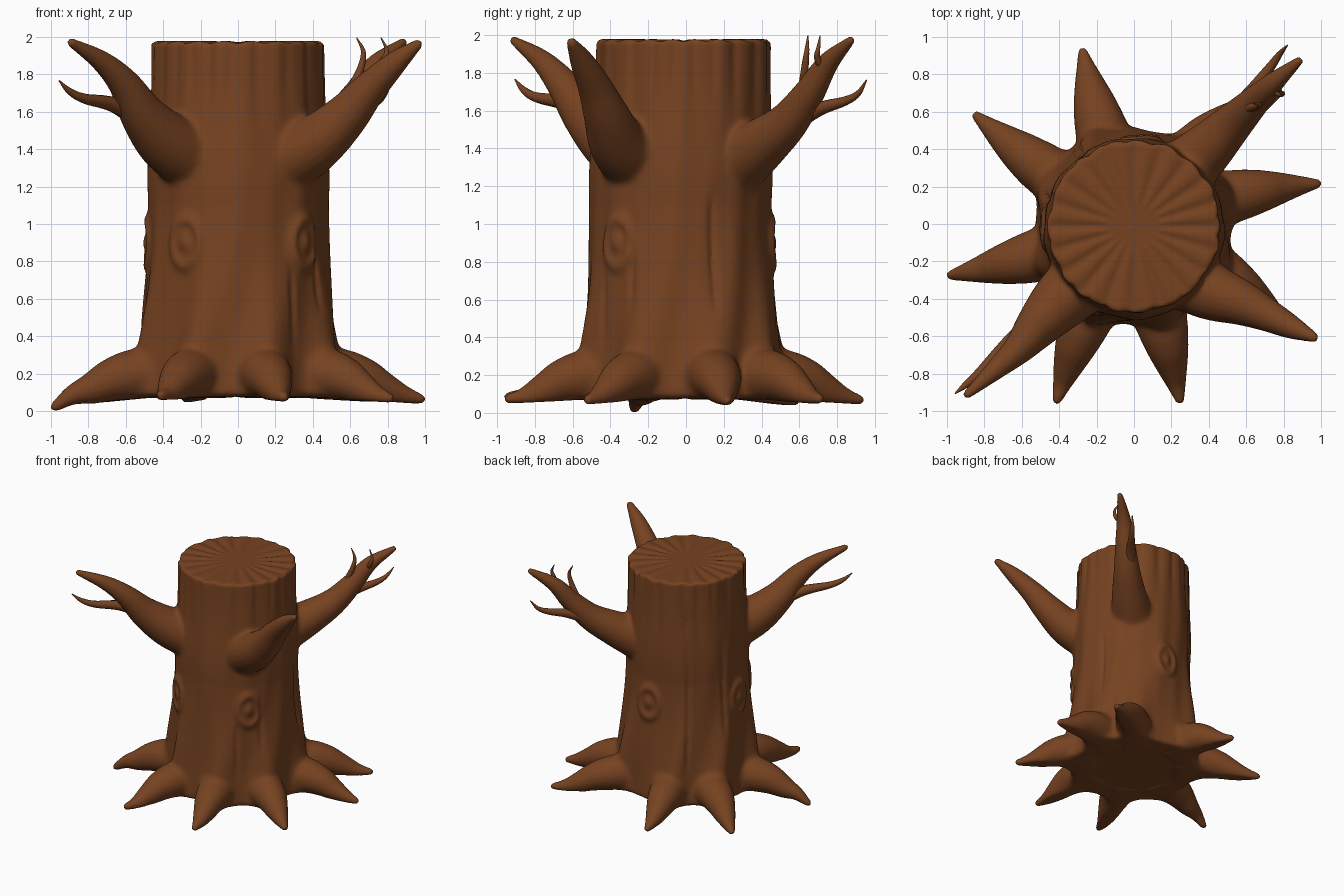
import bpy, bmesh, math
from mathutils import Vector

if "Cube" in bpy.data.objects:
    bpy.data.objects.remove(bpy.data.objects["Cube"])

bark = bpy.data.materials.new("brown bark")
bark.diffuse_color = (0.182, 0.055, 0.015, 1)
bark.use_nodes = True
bark.node_tree.nodes["Principled BSDF"].inputs["Base Color"].default_value = bark.diffuse_color

# root tips (x, y, height of the underside at the tip, angle where it leaves the trunk)
ROOTS = [(1.0, 0.22, 0.04, 17), (0.79, 0.72, 0.05, 52), (-0.28, 0.94, 0.045, 110), (-0.86, 0.59, 0.04, 150),
         (-1.0, -0.28, 0.0, 199), (-0.42, -0.96, 0.06, 242), (0.25, -0.96, 0.05, 286), (0.83, -0.53, 0.045, 331)]
KNOTS = [math.radians(a) for a in (86, 181, 235, 317)]
CRACKS = [(125, 0.3, 1.8), (328, 0.5, 1.05), (305, 0.25, 0.8), (20, 0.5, 1.2), (160, 0.6, 1.5)]


def gauss(x, w):
    return math.exp(-(x / w) ** 2)


def wrap(a):
    return (a + math.pi) % (2 * math.pi) - math.pi


def trunk_radius(a, z):
    r = 0.462 + 0.022 * gauss(z - 1.25, 0.32)
    low = max(0.0, 1 - z / 1.1)
    r += 0.062 * low
    # twisting flares that run down into the roots
    for x, y, _, start in ROOTS:
        r += 0.11 * low ** 1.4 * gauss(wrap(a - math.radians(start) - 0.4 * max(0, z - 0.2)), 0.22)
    # bark waviness, stronger at the cut end
    r += 0.004 * math.sin(9 * a + 2 * z) + 0.003 * math.sin(17 * a - 3 * z)
    r -= 0.010 * max(0, min(1, (z - 1.4) / 0.4)) * abs(math.sin(11 * a + math.sin(3 * a))) ** 6
    # ringed knots
    for k in KNOTS:
        p = math.hypot(wrap(a - k) * 0.48 / 0.10, (z - 0.9) / 0.145)
        r += 0.022 * gauss(p - 0.85, 0.24) + 0.028 * gauss(p, 0.42)
    # long vertical cracks
    for d, lo, hi in CRACKS:
        if lo < z < hi:
            w = min(1, (z - lo) / 0.15, (hi - z) / 0.15)
            r -= 0.022 * w * gauss(wrap(a - math.radians(d)) * 0.5, 0.014)
    return r


def skin(bm, rings, start, end):
    """Join rings of points into a closed tube with a point at each end."""
    rows = [[bm.verts.new(p) for p in ring] for ring in rings]
    n = len(rows[0])
    for lo, hi in zip(rows, rows[1:]):
        for i in range(n):
            j = (i + 1) % n
            bm.faces.new((lo[i], lo[j], hi[j], hi[i]))
    s, e = bm.verts.new(start), bm.verts.new(end)
    for i in range(n):
        j = (i + 1) % n
        bm.faces.new((s, rows[0][j], rows[0][i]))
        bm.faces.new((e, rows[-1][i], rows[-1][j]))


def spline(pts, steps=6):
    """Smooth path through (x, y, z, radius) points."""
    v = [Vector(p) for p in pts]
    v = [2 * v[0] - v[1]] + v + [2 * v[-1] - v[-2]]
    out = []
    for a, b, c, d in zip(v, v[1:], v[2:], v[3:]):
        for i in range(steps):
            t = i / steps
            out.append(0.5 * (2 * b + (c - a) * t + (2 * a - 5 * b + 4 * c - d) * t * t
                              + (3 * b - a - 3 * c + d) * t ** 3))
    return out + [v[-2]]


def limb(bm, pts, sides=20, floor=None):
    path = spline(pts)
    end = path[-1]
    back = (end.xyz - path[-2].xyz).normalized()
    # rounded tip
    for f, s in ((0.5, 0.85), (0.85, 0.5)):
        p = end.xyz + back * end.w * f
        path.append(Vector((p.x, p.y, p.z, end.w * s)))
    rings = []
    for i, p in enumerate(path):
        d = (path[min(i + 1, len(path) - 1)].xyz - path[max(i - 1, 0)].xyz).normalized()
        side = d.cross(Vector((0, 0, 1))).normalized()
        up = side.cross(d)
        ring = []
        for k in range(sides):
            a = 2 * math.pi * k / sides
            q = p.xyz + (side * math.cos(a) + up * math.sin(a)) * p.w
            if floor is not None:
                t = max(0, min(1, (q.xy.length - 0.55) / 0.42))
                q.z = max(q.z, 0.07 + (floor - 0.07) * t)
            ring.append(q)
        rings.append(ring)
    skin(bm, rings, path[0].xyz, end.xyz + back * end.w)


def finish(name, bm):
    bmesh.ops.recalc_face_normals(bm, faces=bm.faces)
    me = bpy.data.meshes.new(name)
    bm.to_mesh(me)
    bm.free()
    me.materials.append(bark)
    ob = bpy.data.objects.new(name, me)
    bpy.context.collection.objects.link(ob)
    for p in me.polygons:
        p.use_smooth = True
    return ob


# trunk with a radially grooved cut top
bm = bmesh.new()
N, M, TOP = 240, 110, 1.968
rings = []
for m in range(M + 1):
    z = 0.075 + (TOP - 0.075) * m / M
    shift = -0.012 - 0.016 * gauss(z - 1.0, 0.5)
    ring = []
    for i in range(N):
        a = 2 * math.pi * i / N
        r = trunk_radius(a, z)
        ring.append((r * math.cos(a), r * math.sin(a) + shift, z))
    rings.append(ring)
for f in (0.96, 0.8, 0.6, 0.4, 0.2, 0.08):
    ring = []
    for i in range(N):
        a = 2 * math.pi * i / N
        r = trunk_radius(a, TOP) * f
        groove = abs(math.sin(10 * a + 0.5 * math.sin(2 * a)))
        ring.append((r * math.cos(a), r * math.sin(a) - 0.012, TOP + 0.003 + 0.016 * (groove - 0.5) * min(1, 2 * f)))
    rings.append(ring)
skin(bm, rings, (0, 0, 0.085), (0, -0.012, TOP + 0.005))

# roots, bending from their start angle to their tip
for x, y, floor, start in ROOTS:
    L = math.hypot(x, y) - 0.024
    a0 = math.radians(start)
    turn = wrap(math.atan2(y, x) - a0)
    pts = []
    for t, z, r in [(0.0, 0.20, 0.16), (0.32, 0.195, 0.143), (0.52, 0.17, 0.118),
                    (0.70, 0.122, 0.086), (0.86, 0.085, 0.054), (1.0, floor + 0.024, 0.027)]:
        a, d = a0 + turn * t, 0.35 + (L - 0.35) * t
        pts.append((d * math.cos(a), d * math.sin(a), z, r))
    limb(bm, pts, floor=floor)

# three main branches
limb(bm, [(-0.23, -0.26, 1.34, .19), (-0.39, -0.41, 1.45, .16), (-0.51, -0.54, 1.585, .122),
          (-0.61, -0.66, 1.75, .085), (-0.73, -0.77, 1.87, .057), (-0.89, -0.91, 1.97, .024)])
limb(bm, [(0.24, 0.26, 1.32, .18), (0.40, 0.41, 1.43, .14), (0.53, 0.54, 1.54, .108),
          (0.64, 0.65, 1.69, .083), (0.74, 0.75, 1.85, .058), (0.88, 0.87, 1.97, .024)])
limb(bm, [(0.23, -0.26, 1.33, .19), (0.41, -0.36, 1.43, .155), (0.57, -0.42, 1.57, .122),
          (0.70, -0.48, 1.72, .092), (0.84, -0.55, 1.86, .064), (0.96, -0.605, 1.96, .028)])
stump = finish("stump", bm)


def apply(name):
    bpy.ops.object.modifier_apply(modifier=name)


# fuse trunk, roots and branches into one skin
bpy.context.view_layer.objects.active = stump
stump.select_set(True)
mod = stump.modifiers.new("fuse", 'REMESH')
mod.mode = 'VOXEL'
mod.voxel_size = 0.0125
mod.use_smooth_shade = True
apply("fuse")

# soften the joints strongly and everything else a little
joints = stump.vertex_groups.new(name="joints")
for v in stump.data.vertices:
    r, z = v.co.xy.length, v.co.z
    w = 0
    if z < 0.5:
        w = gauss(r - 0.55, 0.09) * min(1, (0.5 - z) / 0.15)
    elif 1.1 < z < 1.75:
        w = gauss(r - 0.50, 0.06) * gauss(z - 1.42, 0.25)
    if w > 0.02:
        joints.add([v.index], w, 'REPLACE')
for name, group, count in (("blend", "joints", 40), ("soften", "", 3)):
    soft = stump.modifiers.new(name, 'SMOOTH')
    soft.factor = 0.5
    soft.iterations = count
    soft.vertex_group = group
    apply(name)
bpy.ops.object.shade_smooth_by_angle(angle=math.radians(50))

# thin twigs
TWIGS = {
    "left_twig": [(-0.48, -0.48, 1.53, .06), (-0.66, -0.63, 1.635, .042), (-0.82, -0.79, 1.67, .027),
                  (-0.90, -0.86, 1.71, .018), (-0.955, -0.905, 1.765, .004)],
    "right_twig": [(0.50, 0.55, 1.53, .055), (0.63, 0.71, 1.61, .037), (0.73, 0.84, 1.65, .025),
                   (0.78, 0.91, 1.69, .016), (0.82, 0.955, 1.76, .004)],
    "upright_twig_inner": [(0.60, 0.62, 1.70, .03), (0.655, 0.63, 1.83, .02),
                           (0.67, 0.64, 1.92, .013), (0.635, 0.645, 1.995, .003)],
    "upright_twig_outer": [(0.73, 0.73, 1.81, .025), (0.78, 0.695, 1.88, .017),
                           (0.795, 0.70, 1.93, .011), (0.765, 0.71, 1.995, .003)],
}
for name, pts in TWIGS.items():
    bm = bmesh.new()
    limb(bm, pts, sides=12)
    finish(name, bm)
